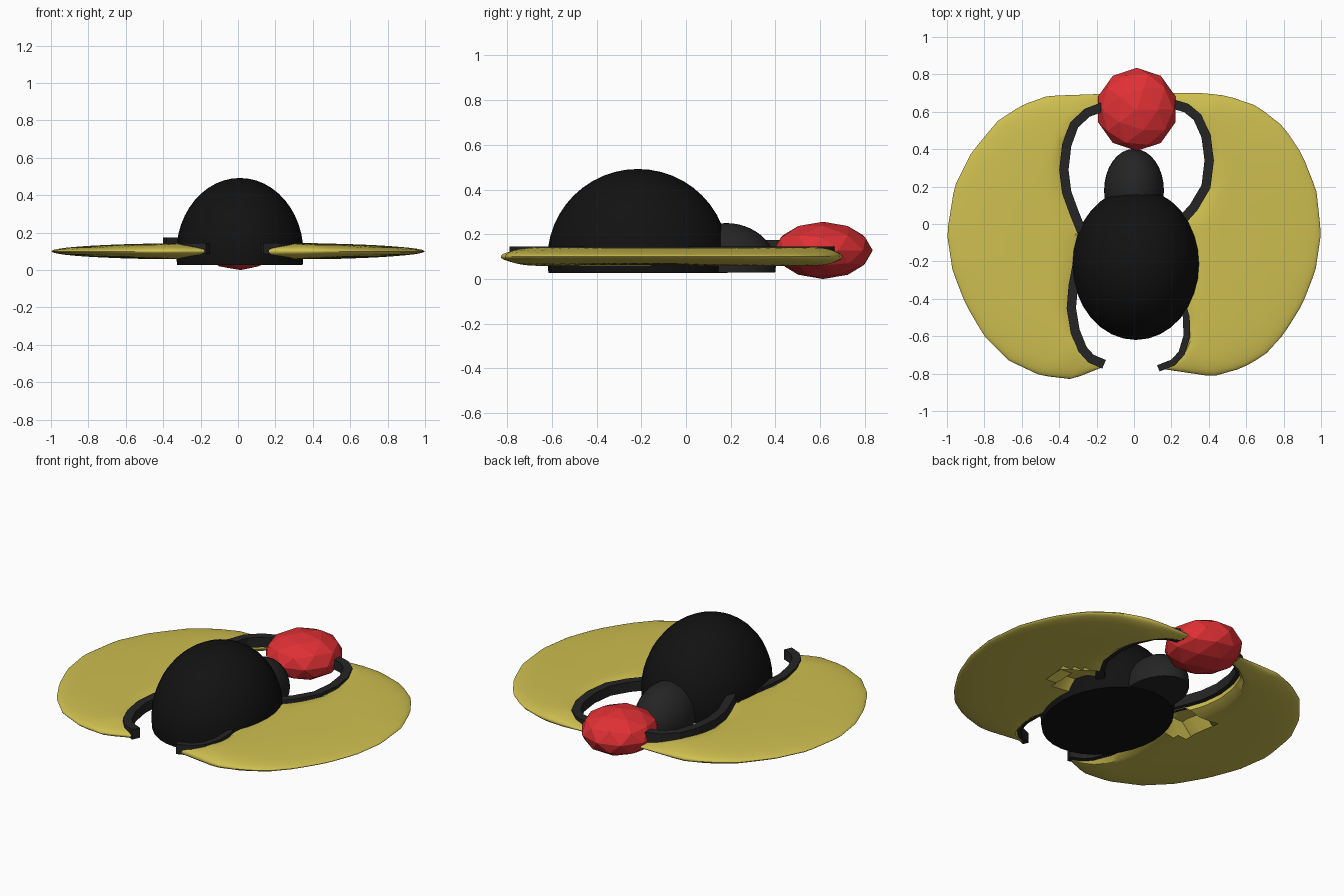
import bpy, bmesh, math
from mathutils import Vector

if "Cube" in bpy.data.objects:
    bpy.data.objects.remove(bpy.data.objects["Cube"])


def material(name, rgb):
    m = bpy.data.materials.new(name)
    m.diffuse_color = (*rgb, 1)
    m.use_nodes = True
    m.node_tree.nodes["Principled BSDF"].inputs["Base Color"].default_value = m.diffuse_color
    return m


BLACK = material("black", (0.006, 0.006, 0.006))
DARK = material("charcoal", (0.018, 0.018, 0.018))
YELLOW = material("yellow", (0.62, 0.52, 0.08))
RED = material("red", (0.75, 0.03, 0.035))


def finish(bm, name, mat, smooth=None):
    bmesh.ops.recalc_face_normals(bm, faces=bm.faces)
    me = bpy.data.meshes.new(name)
    bm.to_mesh(me)
    bm.free()
    ob = bpy.data.objects.new(name, me)
    bpy.context.collection.objects.link(ob)
    me.materials.append(mat)
    if smooth:
        bpy.ops.object.select_all(action='DESELECT')
        ob.select_set(True)
        bpy.context.view_layer.objects.active = ob
        bpy.ops.object.shade_smooth_by_angle(angle=math.radians(smooth))
    return ob


def dome(name, mat, centre, radii, floor):
    """Ellipsoid cut flat at the floor height and capped."""
    bm = bmesh.new()
    bmesh.ops.create_uvsphere(bm, u_segments=32, v_segments=24, radius=1)
    bmesh.ops.scale(bm, vec=radii, verts=bm.verts)
    bmesh.ops.translate(bm, vec=centre, verts=bm.verts)
    cut = bmesh.ops.bisect_plane(bm, geom=bm.verts[:] + bm.edges[:] + bm.faces[:],
                                 plane_co=(0, 0, floor), plane_no=(0, 0, 1), clear_inner=True)
    rim = [e for e in cut["geom_cut"] if isinstance(e, bmesh.types.BMEdge)]
    bmesh.ops.edgeloop_fill(bm, edges=rim)
    return finish(bm, name, mat, 40)


def resample(points, n):
    """Evenly spaced points along a polyline."""
    pts = [Vector(p) for p in points]
    lengths = [(b - a).length for a, b in zip(pts, pts[1:])]
    total, out = sum(lengths), []
    for i in range(n + 1):
        d, k = total * i / n, 0
        while k < len(lengths) - 1 and d > lengths[k]:
            d -= lengths[k]
            k += 1
        out.append(pts[k].lerp(pts[k + 1], min(1, d / lengths[k])))
    return out


def wing(name, outer, inner, hollow):
    """Thin lens skinned between the inner and outer outlines."""
    rows, cols = 44, 16
    bm = bmesh.new()
    grids = {1: [], -1: []}
    for i, (o, a) in enumerate(zip(resample(outer, rows), resample(inner, rows))):
        t = i / rows
        taper = min(1, 0.3 + 6 * min(t, 1 - t))
        for side in grids:
            row = []
            for j in range(cols + 1):
                u = math.sin(j / cols * math.pi / 2)
                p = a.lerp(o, u)
                h = 0.042 * math.sqrt(max(0, 1 - u * u)) * taper * min(1, 0.3 + 6 * u)
                z = 0.1 + side * h
                if side < 0 and (p - Vector(hollow)).length < 0.11:
                    z = 0.125
                row.append(bm.verts.new((p.x, p.y, z)))
            grids[side].append(row)
    for g in grids.values():
        for r, s in zip(g, g[1:]):
            for j in range(cols):
                bm.faces.new((r[j], r[j + 1], s[j + 1], s[j]))
    top, bottom = grids[1], grids[-1]
    for i in range(rows):
        bm.faces.new((top[i][0], top[i + 1][0], bottom[i + 1][0], bottom[i][0]))
    bmesh.ops.remove_doubles(bm, verts=bm.verts, dist=0.0005)
    return finish(bm, name, YELLOW, 30)


def leg(name, points, z, half_w=0.025, half_h=0.03):
    """Square bar swept along a flat path."""
    pts = [Vector(p) for p in points]
    bm = bmesh.new()
    rings = []
    for i, p in enumerate(pts):
        d = (pts[min(i + 1, len(pts) - 1)] - pts[max(i - 1, 0)]).normalized()
        n = Vector((-d.y, d.x)) * half_w
        rings.append([bm.verts.new((p.x + s * n.x, p.y + s * n.y, z + k * half_h))
                      for s, k in ((1, 1), (-1, 1), (-1, -1), (1, -1))])
    for a, b in zip(rings, rings[1:]):
        for k in range(4):
            bm.faces.new((a[k], a[(k + 1) % 4], b[(k + 1) % 4], b[k]))
    bm.faces.new(rings[0])
    bm.faces.new(rings[-1])
    return finish(bm, name, DARK)


# Body and head
dome("body", BLACK, (0.01, -0.215, 0.09), (0.34, 0.405, 0.402), 0.027)
dome("head", DARK, (0.0, 0.18, 0.06), (0.16, 0.222, 0.19), 0.03)

# Faceted ball held in front
bm = bmesh.new()
bmesh.ops.create_icosphere(bm, subdivisions=2, radius=1)
bmesh.ops.scale(bm, vec=(0.218, 0.222, 0.128), verts=bm.verts)
bmesh.ops.translate(bm, vec=(0.015, 0.613, 0.128), verts=bm.verts)
finish(bm, "ball", RED)

# Legs
front_left = [(-0.28, -0.04), (-0.32, 0.06), (-0.36, 0.17), (-0.375, 0.29), (-0.36, 0.42),
              (-0.32, 0.53), (-0.25, 0.595), (-0.17, 0.625)]
front_right = [(0.24, 0.0), (0.32, 0.09), (0.385, 0.2), (0.402, 0.34), (0.385, 0.47),
               (0.34, 0.57), (0.28, 0.62), (0.18, 0.65)]
hind_left = [(-0.30, -0.2), (-0.325, -0.33), (-0.335, -0.45), (-0.315, -0.57), (-0.275, -0.67),
             (-0.23, -0.72), (-0.16, -0.75)]
hind_right = [(0.25, -0.40), (0.28, -0.5), (0.282, -0.6), (0.255, -0.69), (0.21, -0.74),
              (0.13, -0.772)]
leg("front_left_leg", front_left, 0.145)
leg("front_right_leg", front_right, 0.115)
leg("hind_left_leg", hind_left, 0.115)
leg("hind_right_leg", hind_right, 0.115, 0.018)

# Wings, their inner edges following the legs
left_outer = [(-0.18, 0.695), (-0.46, 0.685), (-0.6, 0.635), (-0.73, 0.55), (-0.87, 0.38),
              (-0.96, 0.2), (-1, -0.05), (-0.97, -0.25), (-0.9, -0.43), (-0.8, -0.6),
              (-0.67, -0.73), (-0.5, -0.81), (-0.33, -0.83), (-0.18, -0.77)]
right_outer = [(0.18, 0.7), (0.37, 0.7), (0.5, 0.685), (0.66, 0.63), (0.8, 0.52), (0.9, 0.37),
               (0.975, 0.18), (1, -0.05), (0.97, -0.25), (0.9, -0.43), (0.8, -0.59),
               (0.7, -0.7), (0.58, -0.77), (0.42, -0.815), (0.15, -0.775)]
wing("left_wing", left_outer, front_left[::-1] + hind_left, (-0.38, -0.02))
wing("right_wing", right_outer, front_right[::-1] + hind_right, (0.38, -0.02))
